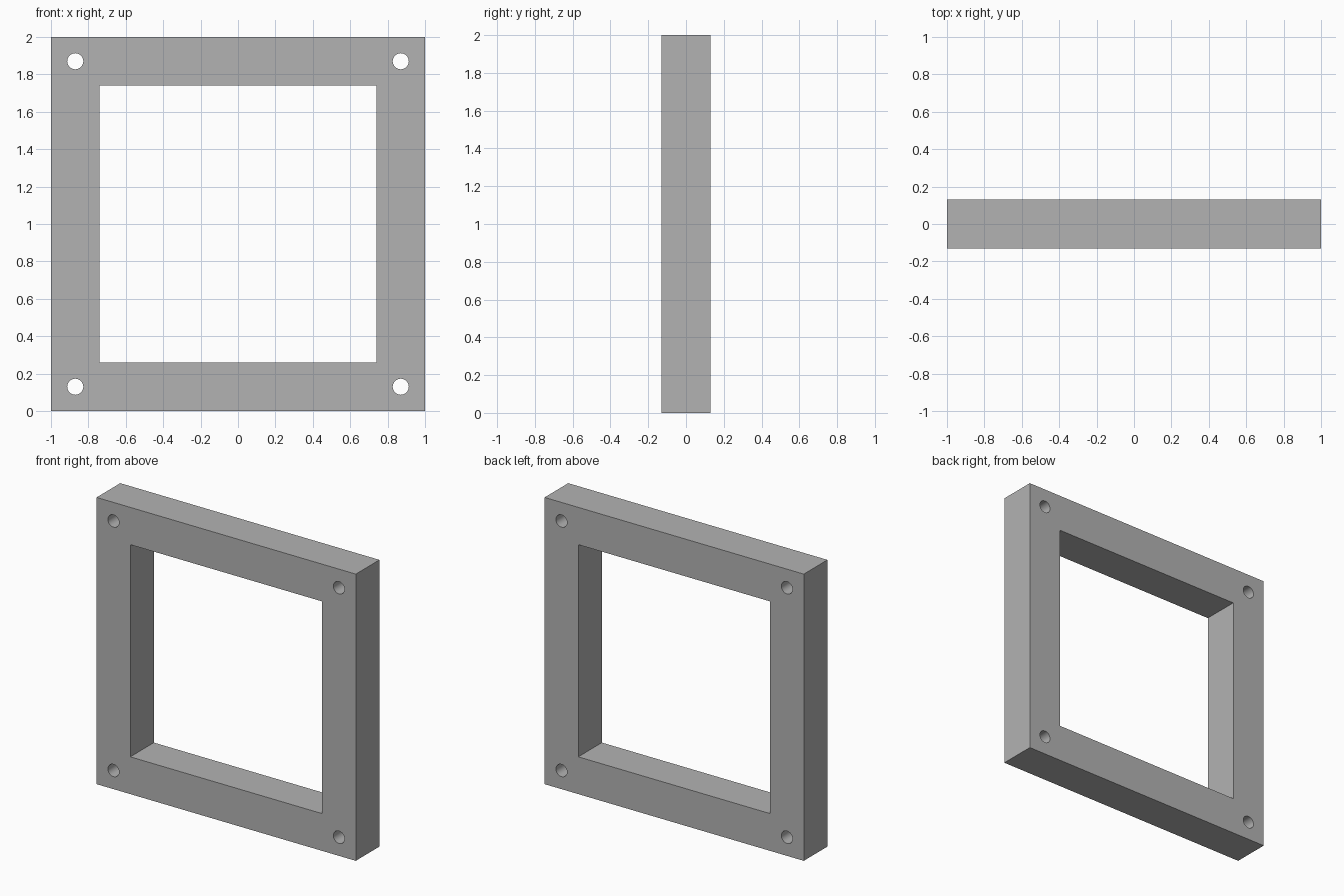
import bpy
import bmesh
from math import cos, sin, tau, radians
from mathutils import Matrix

cube = bpy.data.objects.get("Cube")
if cube:
    bpy.data.objects.remove(cube, do_unlink=True)

OUTER = 1.0         # half size of the frame
INNER = 0.74        # half size of the opening
DEPTH = 0.26        # thickness front to back
HOLE_POS = 0.87     # bolt hole offset from the centre
HOLE_RADIUS = 0.043
HOLE_SIDES = 32

grey = bpy.data.materials.new("plain grey")
grey.use_nodes = True
colour = (0.45, 0.45, 0.45, 1)
grey.diffuse_color = colour
grey.node_tree.nodes["Principled BSDF"].inputs["Base Color"].default_value = colour

SIGNS = [(-1, -1), (1, -1), (1, 1), (-1, 1)]


def add_loop(curve, points):
    """Add one closed outline to a flat curve."""
    spline = curve.splines.new("POLY")
    spline.points.add(len(points) - 1)
    for point, (x, y) in zip(spline.points, points):
        point.co = (x, y, 0, 1)
    spline.use_cyclic_u = True


def square(half):
    return [(sx * half, sy * half) for sx, sy in SIGNS]


def circle(cx, cy):
    angles = [tau * i / HOLE_SIDES for i in range(HOLE_SIDES)]
    return [(cx + HOLE_RADIUS * cos(a), cy + HOLE_RADIUS * sin(a)) for a in angles]


# Frame profile: outer square, square opening and four bolt holes
profile = bpy.data.curves.new("frame_profile", "CURVE")
profile.dimensions = "2D"
profile.fill_mode = "BOTH"
profile.extrude = DEPTH / 2
add_loop(profile, square(OUTER))
add_loop(profile, square(INNER))
for cx, cy in square(HOLE_POS):
    add_loop(profile, circle(cx, cy))

frame = bpy.data.objects.new("square_frame", profile)
bpy.context.collection.objects.link(frame)
bpy.ops.object.select_all(action="DESELECT")
frame.select_set(True)
bpy.context.view_layer.objects.active = frame
bpy.ops.object.convert(target="MESH")
frame = bpy.context.view_layer.objects.active

# Weld the caps to the walls and stand the frame upright
bm = bmesh.new()
bm.from_mesh(frame.data)
bmesh.ops.remove_doubles(bm, verts=bm.verts, dist=0.0001)
bmesh.ops.recalc_face_normals(bm, faces=bm.faces)
bm.transform(Matrix.Translation((0, 0, OUTER)) @ Matrix.Rotation(radians(90), 4, "X"))
bm.to_mesh(frame.data)
bm.free()

frame.data.materials.clear()
frame.data.materials.append(grey)
bpy.ops.object.shade_smooth_by_angle(angle=radians(30))
